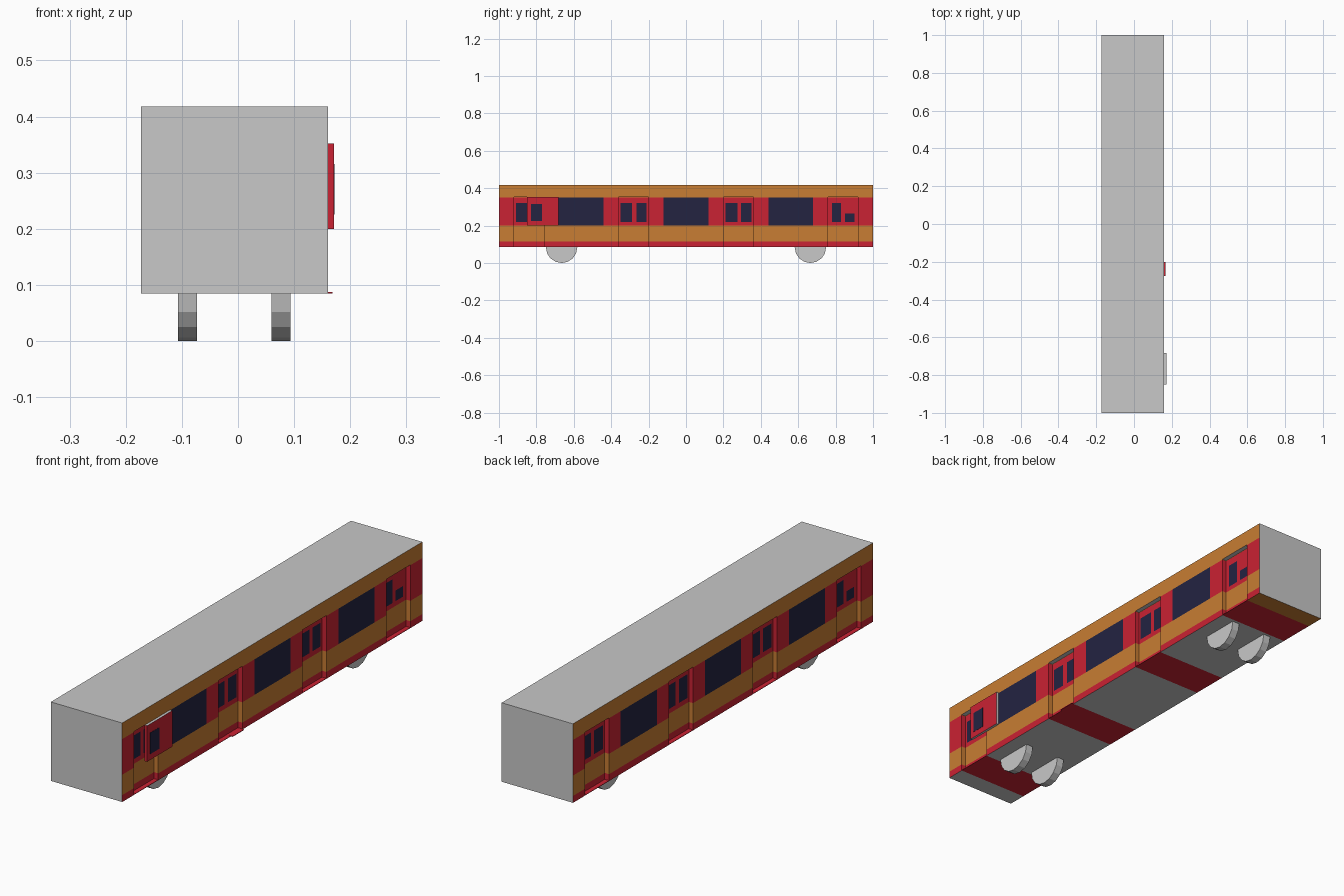
import bpy, bmesh, math
from mathutils import Vector, Matrix

if "Cube" in bpy.data.objects:
    bpy.data.objects.remove(bpy.data.objects["Cube"])

def material(name, rgb):
    m = bpy.data.materials.new(name)
    m.diffuse_color = (*rgb, 1)
    m.use_nodes = True
    m.node_tree.nodes["Principled BSDF"].inputs["Base Color"].default_value = m.diffuse_color
    return m

MATS = [material("light_grey", (0.58, 0.58, 0.58)),
        material("signal_red", (0.59, 0.016, 0.033)),
        material("stripe_orange", (0.58, 0.205, 0.033)),
        material("window_navy", (0.017, 0.017, 0.053))]
GREY, RED, ORANGE, NAVY = range(4)

X0, X1, Z0, Z1 = -0.173, 0.16, 0.085, 0.418
SILL, DOOR_TOP, DEPTH = 0.087, 0.352, 0.02
DOORS = [(-0.92, -0.76), (-0.36, -0.20), (0.20, 0.36), (0.76, 0.92)]
# windows as (start, end, bottom, top) along the right side; the left side is turned half round
WINDOWS = [(-0.685, -0.44, 0.2, 0.35), (-0.12, 0.12, 0.2, 0.35), (0.44, 0.68, 0.2, 0.35),
           (-0.91, -0.85, 0.22, 0.32), (-0.83, -0.77, 0.22, 0.32),
           (-0.35, -0.29, 0.22, 0.32), (-0.265, -0.21, 0.22, 0.32),
           (0.21, 0.275, 0.22, 0.32), (0.295, 0.35, 0.22, 0.32),
           (0.78, 0.83, 0.22, 0.32), (0.85, 0.90, 0.22, 0.265)]

def in_door(y):
    return any(a < y < b for a, b in DOORS)

def stripe(z):
    if z < 0.114:
        return RED
    if z < 0.2 or z > 0.35:
        return ORANGE
    return RED

def body_colour(c, n):
    if abs(n.x) > 0.5:
        s = c.y if n.x > 0 else -c.y
        if any(a < s < b and lo < c.z < hi for a, b, lo, hi in WINDOWS):
            return NAVY
        return stripe(c.z)
    if abs(n.y) > 0.5:
        return GREY if abs(c.y) > 0.99 else stripe(c.z)
    if c.z < 0.09:                       # underside and door sills
        if in_door(c.y):
            return RED
        return ORANGE if c.y > 0.92 else GREY
    return GREY

def finish(name, bm):
    mesh = bpy.data.meshes.new(name)
    bm.to_mesh(mesh)
    bm.free()
    for m in MATS:
        mesh.materials.append(m)
    ob = bpy.data.objects.new(name, mesh)
    bpy.context.collection.objects.link(ob)
    return ob

def box_bmesh(lo, hi):
    bm = bmesh.new()
    bmesh.ops.create_cube(bm, size=1)
    lo, hi = Vector(lo), Vector(hi)
    for v in bm.verts:
        v.co = Vector([(lo[i] + hi[i]) / 2 + v.co[i] * (hi[i] - lo[i]) for i in range(3)])
    return bm

# carriage body: cut along every stripe, door and window edge
bm = box_bmesh((X0, -1, Z0), (X1, 1, Z1))
ys = {p for w in WINDOWS for p in w[:2]} | {p for d in DOORS for p in d}
zs = {p for w in WINDOWS for p in w[2:]} | {0.114, SILL, DOOR_TOP}
cuts = [((0, y, 0), (0, 1, 0)) for y in sorted(ys | {-y for y in ys})]
cuts += [((0, 0, z), (0, 0, 1)) for z in sorted(zs)]
for co, no in cuts:
    bmesh.ops.bisect_plane(bm, geom=bm.verts[:] + bm.edges[:] + bm.faces[:],
                           plane_co=co, plane_no=no, dist=1e-5)

# recessed doorways on both sides
for side in (1, -1):
    for a, b in DOORS:
        bm.normal_update()
        faces = []
        for f in bm.faces:
            c = f.calc_center_median()
            if f.normal.x * side > 0.5 and a < c.y < b and SILL < c.z < DOOR_TOP:
                faces.append(f)
        out = bmesh.ops.extrude_face_region(bm, geom=faces)["geom"]
        old = [f for f in faces if f.is_valid]
        if old:
            bmesh.ops.delete(bm, geom=old, context='FACES_ONLY')
        moved = [g for g in out if isinstance(g, bmesh.types.BMVert)]
        bmesh.ops.translate(bm, verts=moved, vec=(-side * DEPTH, 0, 0))
bmesh.ops.recalc_face_normals(bm, faces=bm.faces[:])
bm.normal_update()
for f in bm.faces:
    f.material_index = body_colour(f.calc_center_median(), f.normal)
finish("carriage_body", bm)

# front door leaf standing proud of the right side
bm = box_bmesh((X1, -0.85, 0.2), (0.171, -0.682, DOOR_TOP))
bm.normal_update()
for f in bm.faces:
    f.material_index = RED if f.normal.x > 0.5 or f.normal.y < -0.5 else GREY
finish("door_leaf", bm)

# small plates: the leaf window and a projecting door step
for name, lo, hi, col in [
        ("door_leaf_window", (0.169, -0.83, 0.225), (0.172, -0.77, 0.315), NAVY),
        ("door_step", (0.14, -0.275, Z0), (0.168, -0.2, 0.0875), RED)]:
    bm = box_bmesh(lo, hi)
    for f in bm.faces:
        f.material_index = col
    finish(name, bm)

# four wheels, upper halves hidden inside the body
for x_name, x in (("left", -0.09), ("right", 0.077)):
    for y_name, y in (("front", -0.665), ("rear", 0.665)):
        bm = bmesh.new()
        bmesh.ops.create_cone(bm, cap_ends=True, segments=16, radius1=0.084, radius2=0.084,
                              depth=0.034,
                              matrix=Matrix.Translation((x, y, 0.084)) @ Matrix.Rotation(math.pi / 2, 4, 'Y'))
        finish(f"{y_name}_{x_name}_wheel", bm)
